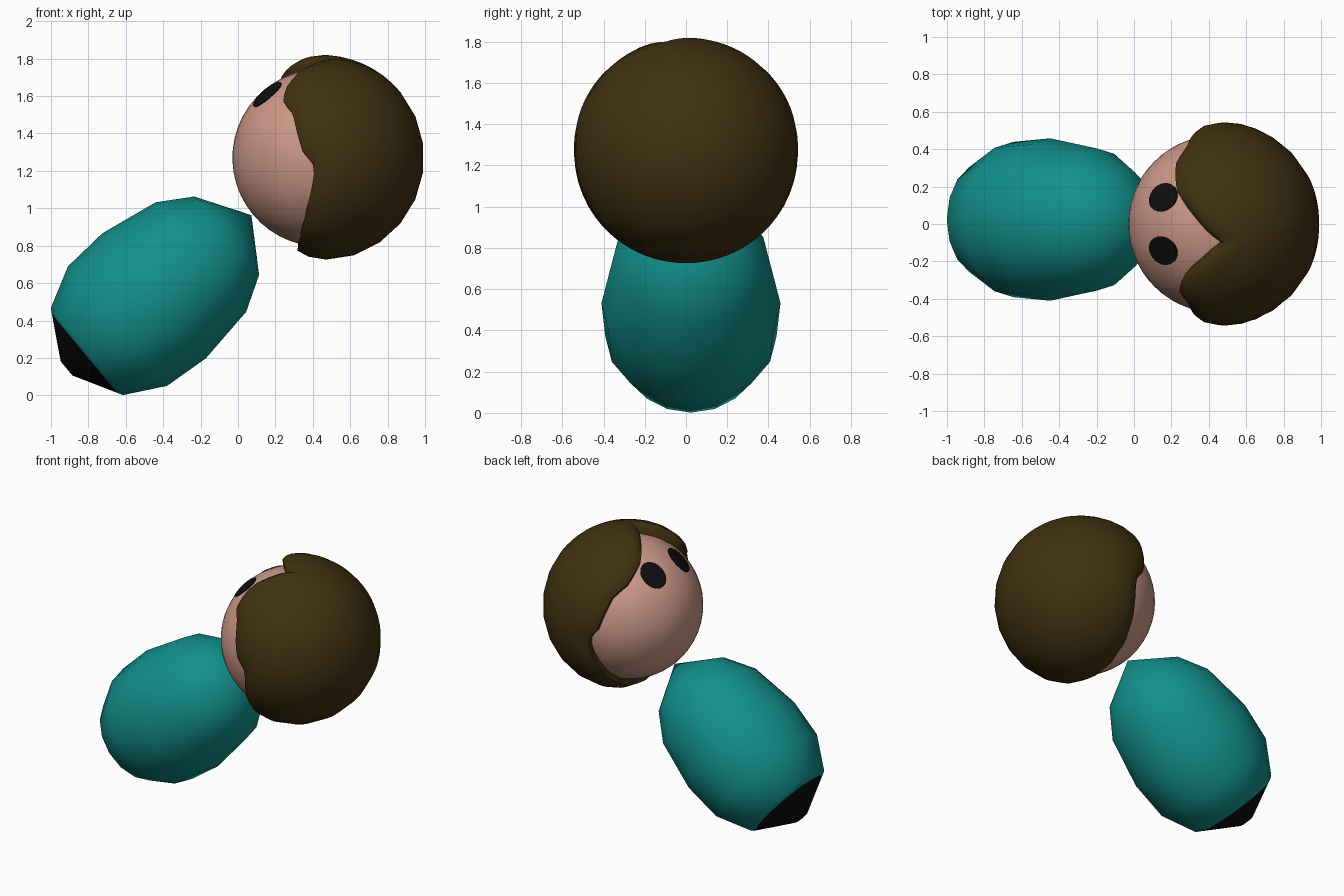
import bpy, bmesh, math
from mathutils import Vector

if "Cube" in bpy.data.objects:
    bpy.data.objects.remove(bpy.data.objects["Cube"])

UP = Vector((0.77, 0, 0.638)).normalized()     # figure's own up, leaning back
FACE = Vector((-UP.z, 0, UP.x))                # direction the face looks
SIDE = Vector((0, 1, 0))
BASE = Vector((-0.917, 0.024, 0.144))          # bottom of the body
HEAD = Vector((0.445, 0, 1.27))                # head centre


def material(name, rgb):
    m = bpy.data.materials.new(name)
    m.diffuse_color = (*rgb, 1)
    m.use_nodes = True
    m.node_tree.nodes["Principled BSDF"].inputs["Base Color"].default_value = m.diffuse_color
    return m


TEAL = material("teal", (0.006, 0.28, 0.26))
BLACK = material("black", (0.004, 0.004, 0.004))
SKIN = material("skin", (0.60, 0.315, 0.245))
HAIR = material("dark_brown", (0.052, 0.031, 0.0055))


def grid_object(name, rows, mats, first_rows=0, caps=(None, None)):
    """Join closed rows of points; caps are end points. The first rows use material 0."""
    bm = bmesh.new()
    rings = [[bm.verts.new(p) for p in row] for row in rows]
    for k, (r0, r1) in enumerate(zip(rings, rings[1:])):
        for i in range(len(r0)):
            j = (i + 1) % len(r0)
            f = bm.faces.new((r0[i], r0[j], r1[j], r1[i]))
            f.material_index = 0 if k < first_rows or len(mats) == 1 else 1
    for ring, cap, idx in ((rings[0], caps[0], 0), (rings[-1], caps[1], len(mats) - 1)):
        if cap is not None:
            tip = bm.verts.new(cap)
            for i in range(len(ring)):
                f = bm.faces.new((ring[i], ring[(i + 1) % len(ring)], tip))
                f.material_index = idx
    bmesh.ops.recalc_face_normals(bm, faces=bm.faces)
    me = bpy.data.meshes.new(name)
    bm.to_mesh(me)
    bm.free()
    for m in mats:
        me.materials.append(m)
    ob = bpy.data.objects.new(name, me)
    bpy.context.collection.objects.link(ob)
    bpy.ops.object.select_all(action='DESELECT')
    ob.select_set(True)
    bpy.context.view_layer.objects.active = ob
    bpy.ops.object.shade_smooth_by_angle(angle=math.radians(50))
    return ob


def ring(centre, h, r, n):
    return [centre + UP * h + r * (FACE * math.cos(t) + SIDE * math.sin(t))
            for t in (2 * math.pi * i / n for i in range(n))]


# Body: turned profile (height along the axis, radius), black at the foot end
profile = [(0.0, 0.049), (0.125, 0.273), (0.141, 0.302), (0.354, 0.415),
           (0.608, 0.434), (0.933, 0.38), (1.112, 0.272)]
grid_object("body", [ring(BASE, h, r, 16) for h, r in profile], [BLACK, TEAL], 1,
            (BASE, BASE + UP * 1.284))

# Head: sphere on the body's axis
R = 0.475
angles = [math.pi * k / 24 for k in range(1, 24)]
grid_object("head", [ring(HEAD, -R * math.cos(t), R * math.sin(t), 40) for t in angles],
            [SKIN], 0, (HEAD - UP * R, HEAD + UP * R))

# Hair: shell from a parted hairline (angle from face, height) up to the crown
hairline = [(-180, -.43), (-150, -.41), (-127, -.35), (-111, -.25), (-92, -.06), (-80, -.058),
            (-70, -.02), (-57, .035), (-44, .037), (-32, .131), (-27, .217), (-15, .35),
            (4, .237), (21, .11), (39, .042), (54, .04), (70, -.02), (80, -.058), (92, -.06),
            (111, -.25), (127, -.35), (150, -.41), (180, -.43)]


def edge_height(a):
    for (a0, h0), (a1, h1) in zip(hairline, hairline[1:]):
        if a0 <= a <= a1:
            return h0 + (h1 - h0) * (a - a0) / (a1 - a0)


def hair_row(t, radius):
    row = []
    for a in range(-180, 180, 5):
        edge = math.acos(edge_height(a) / 0.53)        # polar angle of the hairline
        polar, az = edge * (1 - t), math.radians(a)
        row.append(HEAD + radius * (UP * math.cos(polar) + math.sin(polar) *
                                    (FACE * math.cos(az) + SIDE * math.sin(az))))
    return row


rows = [hair_row(0, 0.455), hair_row(0, 0.512), hair_row(0.05, 0.533), hair_row(0.12, 0.545)]
rows += [hair_row(0.12 + 0.11 * k, 0.55) for k in range(1, 8)]
grid_object("hair", rows, [HAIR], 0, (None, HEAD + UP * 0.55))

# Eyes: thin oval plates following the head
for s, name in ((1, "left_eye"), (-1, "right_eye")):
    d = Vector((-0.285, 0.14 * s, 0.335)).normalized()
    across = (SIDE - d * d.dot(SIDE)).normalized()
    along = d.cross(across)

    def oval(k, radius):
        return [HEAD + radius * (d * 0.46 + k * (across * 0.078 * math.cos(t) + along * 0.095 * math.sin(t))).normalized()
                for t in (2 * math.pi * i / 24 for i in range(24))]

    grid_object(name, [oval(1, 0.472), oval(1, 0.479), oval(0.67, 0.479), oval(0.33, 0.479)],
                [BLACK], 0, (None, HEAD + d * 0.479))
